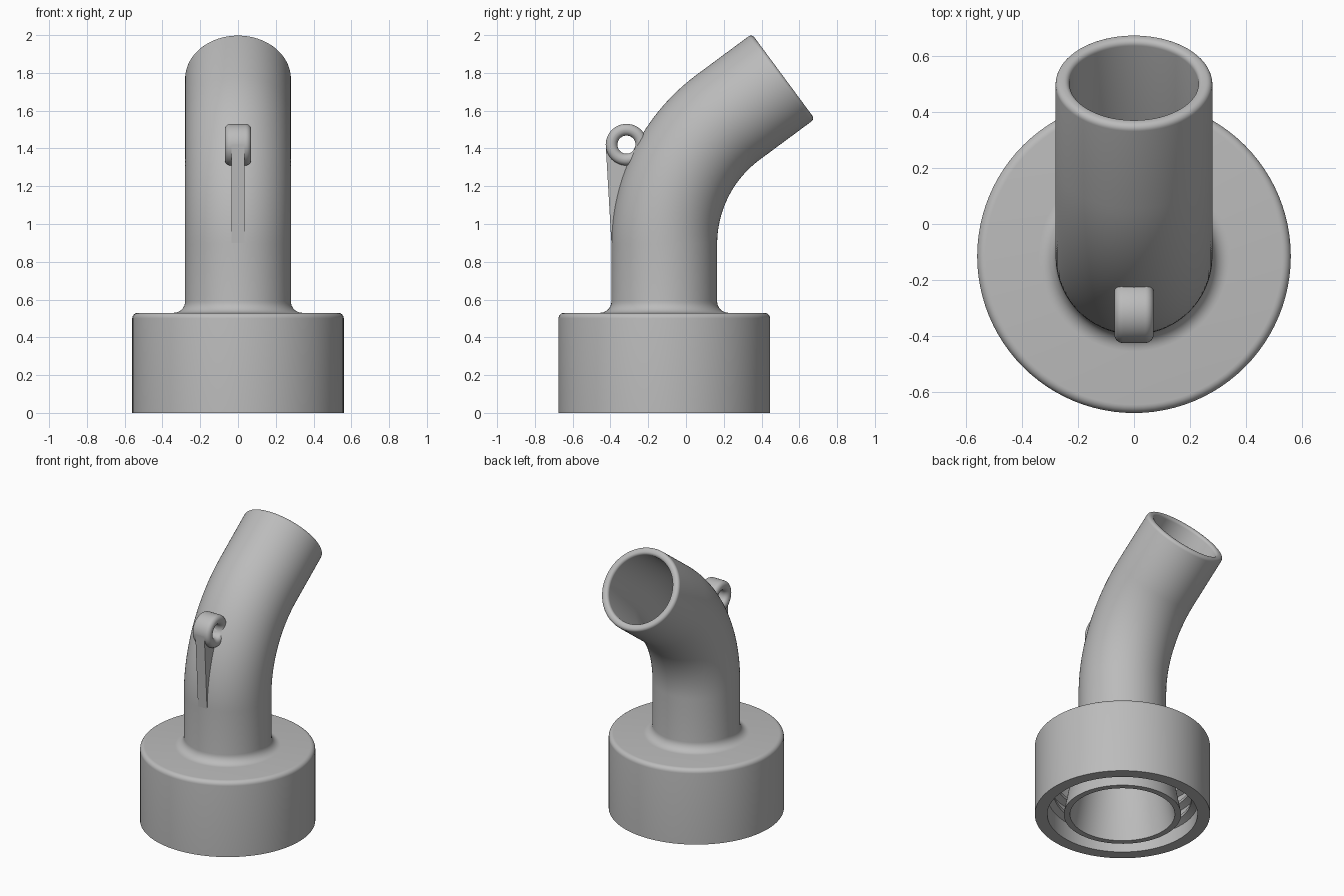
import bpy, bmesh
from math import sin, cos, pi, radians
from mathutils import Vector

cube = bpy.data.objects.get("Cube")
if cube:
    bpy.data.objects.remove(cube, do_unlink=True)

grey = bpy.data.materials.new("plain grey")
grey.use_nodes = True
grey.diffuse_color = (0.5, 0.5, 0.5, 1)
grey.node_tree.nodes["Principled BSDF"].inputs["Base Color"].default_value = (0.5, 0.5, 0.5, 1)

SEG = 96
AXIS_Y = -0.115            # centre of the collar
BEND_START, BEND_R, BEND = 0.894, 0.835, radians(53.5)
ARC_LEN = BEND_R * BEND
LENGTH = BEND_START + ARC_LEN + 0.363


def finish(name, bm):
    bmesh.ops.recalc_face_normals(bm, faces=bm.faces)
    mesh = bpy.data.meshes.new(name)
    bm.to_mesh(mesh)
    bm.free()
    mesh.materials.append(grey)
    obj = bpy.data.objects.new(name, mesh)
    bpy.context.collection.objects.link(obj)
    bpy.ops.object.select_all(action='DESELECT')
    obj.select_set(True)
    bpy.context.view_layer.objects.active = obj
    bpy.ops.object.shade_smooth_by_angle(angle=radians(30))
    return obj


def loft(name, rings, closed=True):
    """Skin a list of closed rings; join last to first, or cap both ends."""
    bm = bmesh.new()
    rows = [[bm.verts.new(p) for p in ring] for ring in rings]
    n = len(rows[0])
    pairs = list(zip(rows, rows[1:] + rows[:1]))
    for a, b in pairs if closed else pairs[:-1]:
        for i in range(n):
            j = (i + 1) % n
            bm.faces.new((a[i], a[j], b[j], b[i]))
    if not closed:
        bm.faces.new(rows[0])
        bm.faces.new(rows[-1])
    return finish(name, bm)


def arc(cx, cy, r, start, end, steps=6):
    return [(cx + r * cos(radians(start + (end - start) * i / steps)),
             cy + r * sin(radians(start + (end - start) * i / steps)))
            for i in range(steps + 1)]


def spine_ring(r, s):
    """Circle of radius r at distance s along the bent centre line."""
    t = min(max((s - BEND_START) / BEND_R, 0), BEND)
    extra = max(s - BEND_START - ARC_LEN, 0)
    y = AXIS_Y + BEND_R * (1 - cos(t)) + extra * sin(t)
    z = min(s, BEND_START) + BEND_R * sin(t) + extra * cos(t)
    ring = []
    for i in range(SEG):
        a = 2 * pi * i / SEG
        v = r * sin(a)
        ring.append(Vector((r * cos(a), y + v * cos(t), z - v * sin(t))))
    return ring


# Collar and bent pipe: one profile of (radius, distance along the spine)
bend = [BEND_START + ARC_LEN * i / 32 for i in range(33)]
profile = [(0.335, 0.0), (0.23, 0.56)]                               # flared bore
profile += [(0.23, s) for s in bend]
profile += arc(0.25, LENGTH - 0.02, 0.02, 180, 90)                   # rounded mouth
profile += arc(0.258, LENGTH - 0.022, 0.022, 90, 0)
profile += [(0.28, s) for s in reversed(bend)]
profile += arc(0.34, 0.59, 0.06, 180, 270, 8)                        # root fillet
profile += arc(0.53, 0.50, 0.03, 90, 0)                              # collar shoulder
profile += [(0.56, 0.0), (0.48, 0.0), (0.48, 0.45), (0.29, 0.45), (0.375, 0.0)]
loft("pipe_and_collar", [spine_ring(r, s) for r, s in profile])

# Screw thread on the inner wall of the collar, fading out at both ends
TURNS, PITCH = 2.75, 0.11
steps = int(TURNS * 64)
rings = []
for i in range(steps + 1):
    a = 2 * pi * TURNS * i / steps
    z = 0.07 + PITCH * TURNS * i / steps
    crest = 0.48 - 0.04 * min(1, i / 8 + 0.05, (steps - i) / 8 + 0.05)
    section = [(0.49, -0.035), (crest, -0.01), (crest, 0.01), (0.49, 0.035)]
    rings.append([(r * cos(a), AXIS_Y + r * sin(a), z + dz) for r, dz in section])
loft("inner_thread", rings, closed=False)

# Hanging eyelet: rounded section revolved about a sideways axis
EYE_Y, EYE_Z = -0.315, 1.42
section = []
for x, r, start in ((0.04, 0.08, 0), (-0.04, 0.08, 90), (-0.04, 0.078, 180), (0.04, 0.078, 270)):
    section += arc(x, r, 0.03, start, start + 90)
rings = []
for i in range(48):
    a = 2 * pi * i / 48
    rings.append([(x, EYE_Y + r * cos(a), EYE_Z + r * sin(a)) for x, r in section])
loft("eyelet", rings)

# Tapering rib that supports the eyelet
outline = [(-0.395, 0.90), (-0.425, 1.42), (-0.372, 1.41), (-0.35, 1.372),
           (-0.315, 1.35), (-0.30, 1.30), (-0.345, 1.10), (-0.37, 0.90)]
loft("eyelet_rib", [[(x, y, z) for y, z in outline] for x in (-0.035, 0.035)], closed=False)
